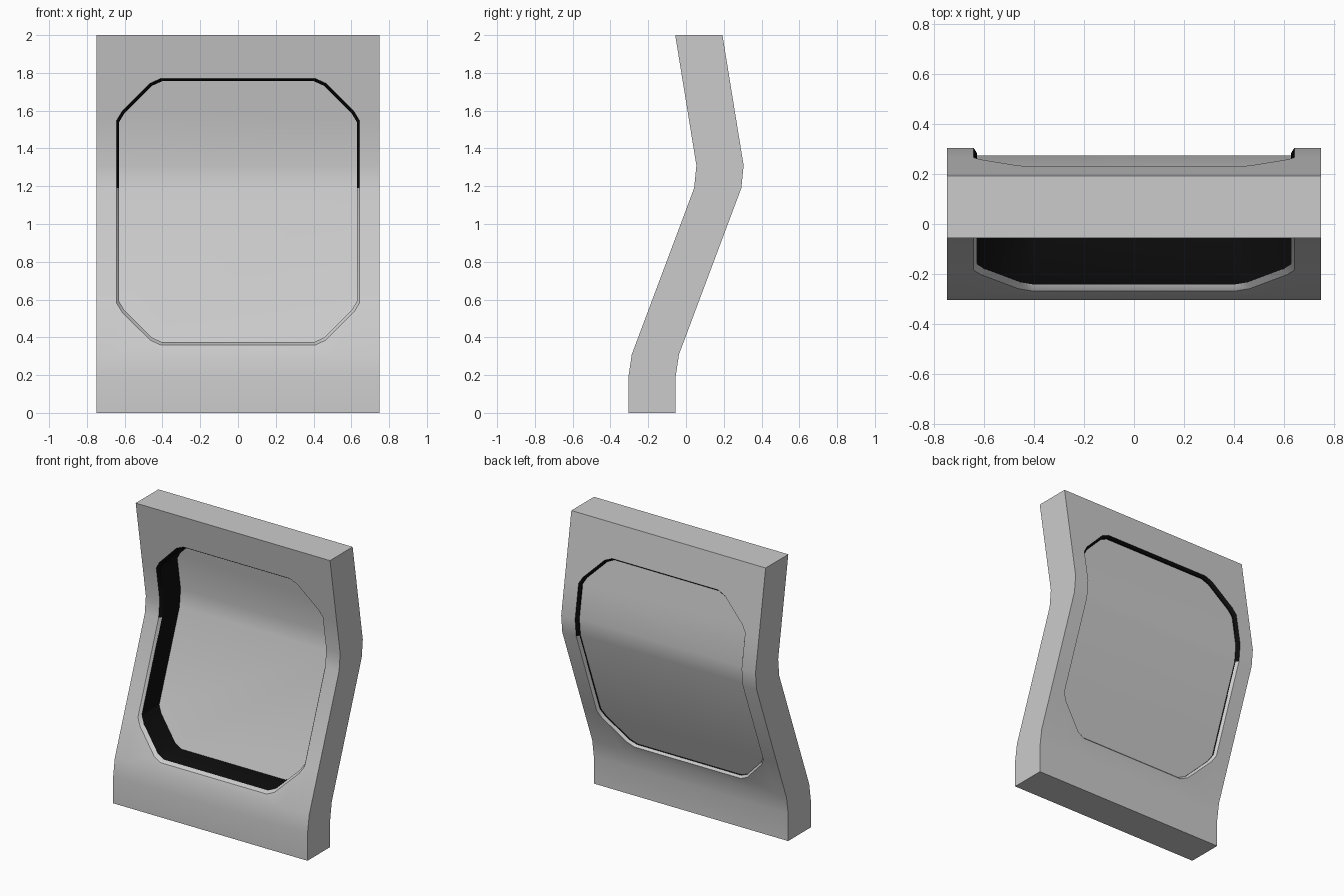
import bpy, bmesh, math

if "Cube" in bpy.data.objects:
    bpy.data.objects.remove(bpy.data.objects["Cube"])

# Side profile: y of the front surface against height (constant 0.25 depth)
PROFILE = [(0, -.305), (.19, -.305), (.31, -.287), (1.19, .043), (1.31, .055), (2, -.057)]
T = .25
MID, HALF_W, HALF_H = 1.065, .643, .705
SCALE = .98


def bend(z):
    for (z0, y0), (z1, y1) in zip(PROFILE, PROFILE[1:]):
        if z <= z1 + 1e-6:
            return y0 + (y1 - y0) * (z - z0) / (z1 - z0)
    return PROFILE[-1][1]


def mirror4(corner):
    """Repeat the upper right corner, as a closed loop round all four corners."""
    r = corner[::-1]
    return (corner + [(x, -z) for x, z in r] +
            [(-x, -z) for x, z in corner] + [(-x, z) for x, z in r])


# Opening with clipped, softened corners; outer loop has matching points
hole = mirror4([(.41, HALF_H), (.465, .68), (.615, .53), (HALF_W, .483)])
hole = [(x, z + MID) for x, z in hole]
outer = []
for i, (x, z) in enumerate(hole):
    k = i % 8
    ox = x if k in (0, 7) else math.copysign(.75, x)
    oz = z if k in (3, 4) else (2 if z > MID else 0)
    outer.append((ox, oz))


def scaled(s):
    return [(x * s, MID + (z - MID) * s) for x, z in hole]


def ring(bm, pts, depth):
    return [bm.verts.new((x, depth, z)) for x, z in pts]


def strip(bm, a, b, mat=0):
    n = len(a)
    for i in range(n):
        j = (i + 1) % n
        bm.faces.new((a[i], a[j], b[j], b[i])).material_index = mat


def finish(bm, name, mats):
    bmesh.ops.remove_doubles(bm, verts=bm.verts[:], dist=1e-5)
    for z, _ in PROFILE[1:-1]:
        bmesh.ops.bisect_plane(bm, geom=bm.verts[:] + bm.edges[:] + bm.faces[:],
                               dist=1e-5, plane_co=(0, 0, z), plane_no=(0, 0, 1))
    for f in bm.faces:
        if f.material_index == 2:
            f.material_index = 1 if f.calc_center_median().z > 1.19 else 0
    for v in bm.verts:
        v.co.y += bend(v.co.z)
    bmesh.ops.recalc_face_normals(bm, faces=bm.faces[:])
    me = bpy.data.meshes.new(name)
    bm.to_mesh(me)
    bm.free()
    for m in mats:
        me.materials.append(m)
    ob = bpy.data.objects.new(name, me)
    bpy.context.collection.objects.link(ob)
    bpy.ops.object.select_all(action='DESELECT')
    ob.select_set(True)
    bpy.context.view_layer.objects.active = ob
    bpy.ops.object.shade_smooth_by_angle(angle=math.radians(30))
    return ob


grey = bpy.data.materials.new("frame_grey")
grey.diffuse_color = (.8, .8, .8, 1)
grey.use_nodes = True
grey.node_tree.nodes["Principled BSDF"].inputs["Base Color"].default_value = grey.diffuse_color
black = bpy.data.materials.new("opening_black")
black.diffuse_color = (.004, .004, .004, 1)
black.use_nodes = True
black.node_tree.nodes["Principled BSDF"].inputs["Base Color"].default_value = black.diffuse_color

# Bent frame with chamfered opening
bm = bmesh.new()
loops = [ring(bm, p, d) for p, d in (
    (outer, 0), (hole, 0), (scaled(SCALE), .02),
    (scaled(SCALE), T - .02), (hole, T), (outer, T))]
for i, mat in enumerate((0, 2, 1, 2, 0, 0)):
    strip(bm, loops[i], loops[(i + 1) % 6], mat)
finish(bm, "bent_frame", [grey, black])

# Thin panel set near the back of the opening
bm = bmesh.new()
front = ring(bm, scaled(SCALE + .002), .212)
back = ring(bm, scaled(SCALE + .002), .22)
strip(bm, front, back)
bm.faces.new(front)
bm.faces.new(back)
finish(bm, "inset_panel", [])
